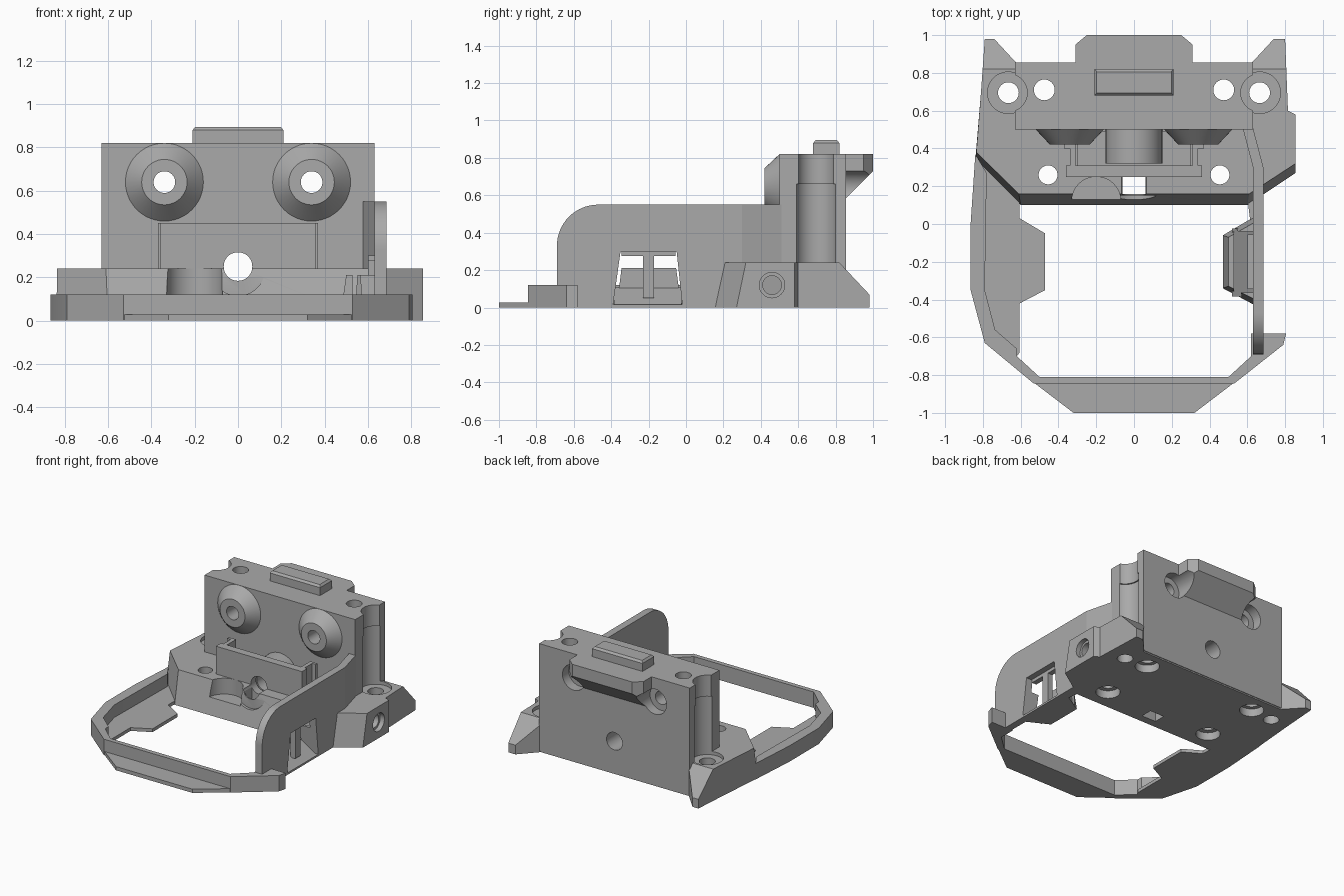
import bpy, bmesh, math
from mathutils import Vector, Matrix

if "Cube" in bpy.data.objects:
    bpy.data.objects.remove(bpy.data.objects["Cube"])

grey = bpy.data.materials.new("plain grey")
grey.use_nodes = True
COLOUR = (0.4, 0.4, 0.4, 1)
grey.diffuse_color = COLOUR
grey.node_tree.nodes["Principled BSDF"].inputs["Base Color"].default_value = COLOUR


def finish(name, bm):
    bmesh.ops.recalc_face_normals(bm, faces=bm.faces)
    mesh = bpy.data.meshes.new(name)
    bm.to_mesh(mesh)
    bm.free()
    mesh.materials.append(grey)
    ob = bpy.data.objects.new(name, mesh)
    bpy.context.collection.objects.link(ob)
    return ob


def prism(name, pts, lo, hi, axis="z", end=None):
    """Extrude an outline along an axis, optionally lofting to another outline."""
    def place(p, h):
        return {"z": (p[0], p[1], h), "x": (h, p[0], p[1]), "y": (p[0], h, p[1])}[axis]
    bm = bmesh.new()
    a = [bm.verts.new(place(p, lo)) for p in pts]
    b = [bm.verts.new(place(p, hi)) for p in (end or pts)]
    bm.faces.new(a)
    bm.faces.new(b)
    n = len(a)
    for i in range(n):
        j = (i + 1) % n
        bm.faces.new((a[i], a[j], b[j], b[i]))
    return finish(name, bm)


def box(name, x0, x1, y0, y1, z0, z1):
    return prism(name, [(x0, y0), (x1, y0), (x1, y1), (x0, y1)], z0, z1)


def rod(name, start, end, r1, r2=None):
    start, end = Vector(start), Vector(end)
    d = end - start
    bm = bmesh.new()
    turn = d.to_track_quat("Z", "Y").to_matrix().to_4x4()
    bmesh.ops.create_cone(bm, cap_ends=True, segments=48, radius1=r1,
                          radius2=r1 if r2 is None else r2, depth=d.length,
                          matrix=Matrix.Translation((start + end) / 2) @ turn)
    return finish(name, bm)


def cut(targets, cutters):
    """Subtract the cutters from each target, then discard them."""
    for t in targets:
        for c in cutters:
            m = t.modifiers.new("cut", "BOOLEAN")
            m.operation, m.solver, m.object = "DIFFERENCE", "EXACT", c
        bpy.context.view_layer.update()
        dg = bpy.context.evaluated_depsgraph_get()
        mesh = bpy.data.meshes.new_from_object(t.evaluated_get(dg))
        t.modifiers.clear()
        t.data = mesh
    for c in cutters:
        bpy.data.objects.remove(c)


# Base block with sloping front and two rear horns
rear = [(.855, .58), (.815, .6), (.8, .98), (.74, .98), (.62, .85),
        (-.62, .85), (-.74, .98), (-.79, .98), (-.81, .7)]
base = prism("base_block", [(-.84, .34), (-.6, .1), (.6, .1), (.855, .27)] + rear, 0, .24,
             end=[(-.835, .38), (-.61, .16), (.61, .16), (.855, .32)] + rear)
cut([base], [
    prism("horn_slope", [(.82, .24), (.98, .07), (1.1, -.06), (1.1, .4), (.82, .4)], -1, 1, "x"),
    rod("finger_recess", (-.2, .12, .12), (-.2, .12, .4), .13),
    box("nut_slot", -.06, .06, .16, .25, -.1, .3),
    rod("hole_rim", (0, 0, .24), (0, .15, .24), .125),
    box("boss_pocket", -.3, .3, .31, .49, .15, .3),
    rod("side_hole", (.6, .46, .12), (1, .46, .12), .05),
    rod("side_counterbore", (.82, .46, .12), (1, .46, .12), .068),
])

# Tower, rear overhang and top tab
tower = box("tower", -.63, .63, .5, .855, .01, .82)
overhang = prism("rear_overhang", [(-.31, .8), (.31, .8), (.31, .95), (.25, 1), (-.25, 1), (-.31, .95)],
                 .5, .82)
cut([overhang], [prism("overhang_slope", [(1.1, .83), (.75, .48), (.75, .3), (1.1, .3)], -1, 1, "x")])
cap = [(-.21, .68), (.21, .68), (.21, .82), (-.21, .82)]
box("top_tab", -.21, .21, .68, .82, .8, .88)
prism("top_tab_bevel", cap, .88, .895, end=[(x * .94, .75 + (y - .75) * .8) for x, y in cap])

# Slotted plate and central boss in front of the tower
plate = box("front_plate", -.36, .36, .25, .31, .22, .45)
for s in (-1, 1):
    box("plate_rib", s * .325 - .015, s * .325 + .015, .3, .42, .2, .45)
    box("plate_hook", s * .345 - .025, s * .345 + .025, .4, .42, .2, .45)
boss = rod("centre_boss", (0, .32, .25), (0, .52, .25), .15)

# Conical bosses
cones = [rod("cone_boss", (s * .34, .5, .64), (s * .34, .42, .64), .18, .105) for s in (-1, 1)]

# Holes through base, tower and bosses
for s in (-1, 1):
    cut([base, tower, overhang] + cones, [
        rod("cone_hole", (s * .34, .3, .64), (s * .34, 1.2, .64), .05),
        rod("rear_counterbore", (s * .34, .78, .64), (s * .34, 1.2, .64), .095)])
    cut([base, tower], [
        rod("inner_screw", (s * .475, .71, -.1), (s * .475, .71, 1), .055),
        rod("inner_counterbore", (s * .475, .71, -.1), (s * .475, .71, .06), .085),
        rod("outer_screw", (s * .665, .695, -.1), (s * .665, .695, 1), .055),
        rod("outer_scallop", (s * .665, .695, .215), (s * .665, .695, .66), .11),
        rod("upper_scallop", (s * .665, .695, .65), (s * .665, .695, 1), .1),
        rod("front_screw", (s * .455, .26, -.1), (s * .455, .26, .4), .05),
        rod("front_counterbore", (s * .455, .26, -.1), (s * .455, .26, .06), .085)])
cut([base, tower, plate, boss], [rod("centre_hole", (0, -.1, .25), (0, 1.2, .25), .066)])

# Open frame: low ledge, upright rim and front lip
outer = [(-.84, .37), (-.865, 0), (-.865, -.35), (-.79, -.63), (-.53, -.845),
         (.53, -.845), (.79, -.64), (.805, -.58)]
front_in = [(.62, -.58), (.62, -.7), (.5, -.81), (-.5, -.81), (-.62, -.7)]
prism("frame_rim", outer + front_in + [(-.62, -.66), (-.735, -.56), (-.79, -.35), (-.78, .27)], 0, .12)
prism("frame_ledge", outer + front_in + [(-.605, -.68), (-.605, -.42), (-.47, -.35), (-.47, -.05),
                                         (-.605, .03), (-.605, .14)], 0, .025)
prism("front_lip", [(-.53, -.84), (-.32, -1), (.32, -1), (.53, -.84)], 0, .028)

# Side arm with a rounded front corner and a joint to the tower
arc = [(-.47 - .22 * math.sin(a), .33 + .22 * math.cos(a))
       for a in (math.pi / 2 * i / 16 for i in range(17))]
arm = prism("side_arm", [(.3, 0), (.3, .55)] + arc + [(-.69, 0)], .63, .685, "x")
prism("arm_joint", [(.575, .51), (.63, .3), (.685, .3), (.63, .51)], 0, .55)
prism("arm_foot", [(.63, .3), (.6, .14), (.62, -.02), (.685, -.02), (.685, .2)], 0, .025)

# Latch housing behind the arm window
housing = prism("latch_housing", [(.64, .04), (.47, -.06), (.47, -.34), (.64, -.43)], 0, .21,
                end=[(.64, .01), (.5, -.07), (.5, -.33), (.64, -.4)])
cut([arm, housing], [prism("window", [(-.39, .015), (-.35, .3), (-.05, .3), (-.02, .015)], .53, .8, "x")])
prism("window_ramp", [(.685, .005), (.52, .005), (.52, .11)], -.385, -.025, "y")
box("latch_post", .6, .64, -.23, -.17, .05, .3)
box("latch_bar", .6, .64, -.345, -.055, .275, .3)

# Smooth the round surfaces, keep edges crisp
bpy.ops.object.select_all(action="DESELECT")
for ob in bpy.context.collection.objects:
    if ob.type == "MESH":
        ob.select_set(True)
        bpy.context.view_layer.objects.active = ob
bpy.ops.object.shade_smooth_by_angle(angle=math.radians(25))
